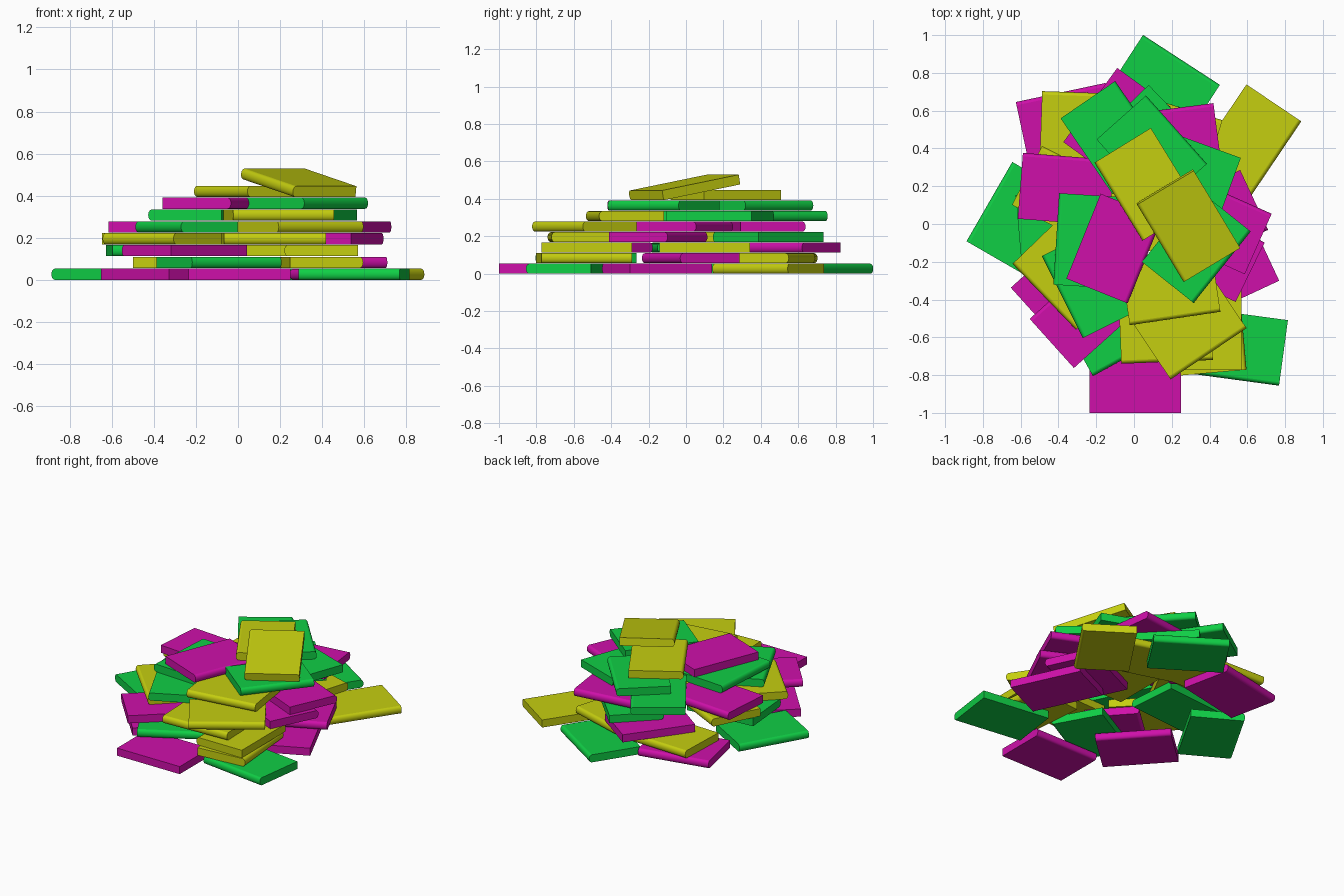
import bpy, math
from mathutils import Matrix

if "Cube" in bpy.data.objects:
    bpy.data.objects.remove(bpy.data.objects["Cube"])

L, W, T = 0.485, 0.35, 0.053      # slab length, width, thickness
PITCH = 0.0563                    # height of one layer


def material(name, rgb):
    m = bpy.data.materials.new(name)
    m.diffuse_color = (*rgb, 1)
    m.use_nodes = True
    m.node_tree.nodes["Principled BSDF"].inputs["Base Color"].default_value = m.diffuse_color
    return m


MATS = {
    "g": material("green", (0.005, 0.62, 0.06)),
    "m": material("magenta", (0.62, 0.005, 0.40)),
    "y": material("yellow", (0.56, 0.62, 0.005)),
}


def slab_mesh(key):
    # cross-section: square back edge, gently rounded spine on -y
    bulge, n = 0.018, 10
    prof = [(W / 2, 0), (W / 2, T)]
    for i in range(n + 1):
        a = math.pi / 2 - math.pi * i / n
        prof.append((-W / 2 + bulge * (1 - math.cos(a)), T / 2 + T / 2 * math.sin(a)))
    k = len(prof)
    verts = [(sx * L / 2, y, z) for sx in (-1, 1) for y, z in prof]
    faces = [tuple(range(k - 1, -1, -1)), tuple(range(k, 2 * k))]
    faces += [(i, (i + 1) % k, k + (i + 1) % k, k + i) for i in range(k)]
    me = bpy.data.meshes.new("slab_" + key)
    me.from_pydata(verts, [], faces)
    me.materials.append(MATS[key])
    # smooth only the rounded spine
    for i in range(2, k - 1):
        me.polygons[2 + i].use_smooth = True
    me.validate()
    for e in me.edges:
        a, b = (me.vertices[v].co for v in e.vertices)
        e_end = abs(a.x - b.x) < 1e-6
        if e_end:
            e.use_edge_sharp = True
    return me


MESHES = {c: slab_mesh(c) for c in MATS}
NAMES = {"g": "green", "m": "magenta", "y": "yellow"}


def slab(name, c, x, y, z, ang, pitch=0):
    ob = bpy.data.objects.new(name, MESHES[c])
    ob.matrix_world = (Matrix.Translation((x, y, z))
                       @ Matrix.Rotation(math.radians(ang), 4, 'Z')
                       @ Matrix.Rotation(math.radians(pitch), 4, 'Y'))
    bpy.context.collection.objects.link(ob)
    return ob


def layer(n, items):
    for i, (c, x, y, ang) in enumerate(items, 1):
        slab(f"layer{n}_{NAMES[c]}_slab_{i}", c, x, y, (n - 1) * PITCH, ang)


# bottom ring
layer(1, [("g", .156, .722, 147), ("y", .605, .44, 56), ("m", -.352, .525, 192),
          ("g", -.614, .031, 240), ("m", -.36, -.40, 132), ("m", .007, -.825, 180),
          ("g", .551, -.65, -7.7), ("m", .5075, -.1545, 295)])
layer(2, [("g", -.09, -.535, 29), ("y", .40, -.545, 5 + 90), ("m", .416, .025, 25),
          ("y", -.25, .52, 178), ("y", .185, .453, 163)])
layer(3, [("y", .395, -.53, 270), ("y", .15, .10, 270), ("m", -.255, -.47, 222),
          ("g", -.37, .0, 5), ("m", -.09, .527, 54)])
layer(4, [("y", .168, -.555, 2.4), ("y", -.349, -.264, -46), ("m", .397, -.149, 154),
          ("g", .12, .44, -46), ("y", -.35, .147, 153)])
layer(5, [("m", -.36, .183, 175.5), ("g", -.223, -.309, -63.5), ("y", .297, -.542, 34),
          ("m", .436, -.007, 156), ("m", .2025, .435, 187.4)])
layer(6, [("g", -.237, -.09, -93.6), ("y", .192, -.327, 8.4), ("g", .318, .182, 250),
          ("g", -.107, .458, 124.4)])
layer(7, [("m", -.105, -.13, 68), ("g", .33, -.12, 51.4), ("g", .094, .383, 131.7)])
layer(8, [("y", .067, .21, -58.4)])
# top slab leaning on layer 8
slab("leaning_top_slab", "y", .285, -.005, .435, -59, 10)
